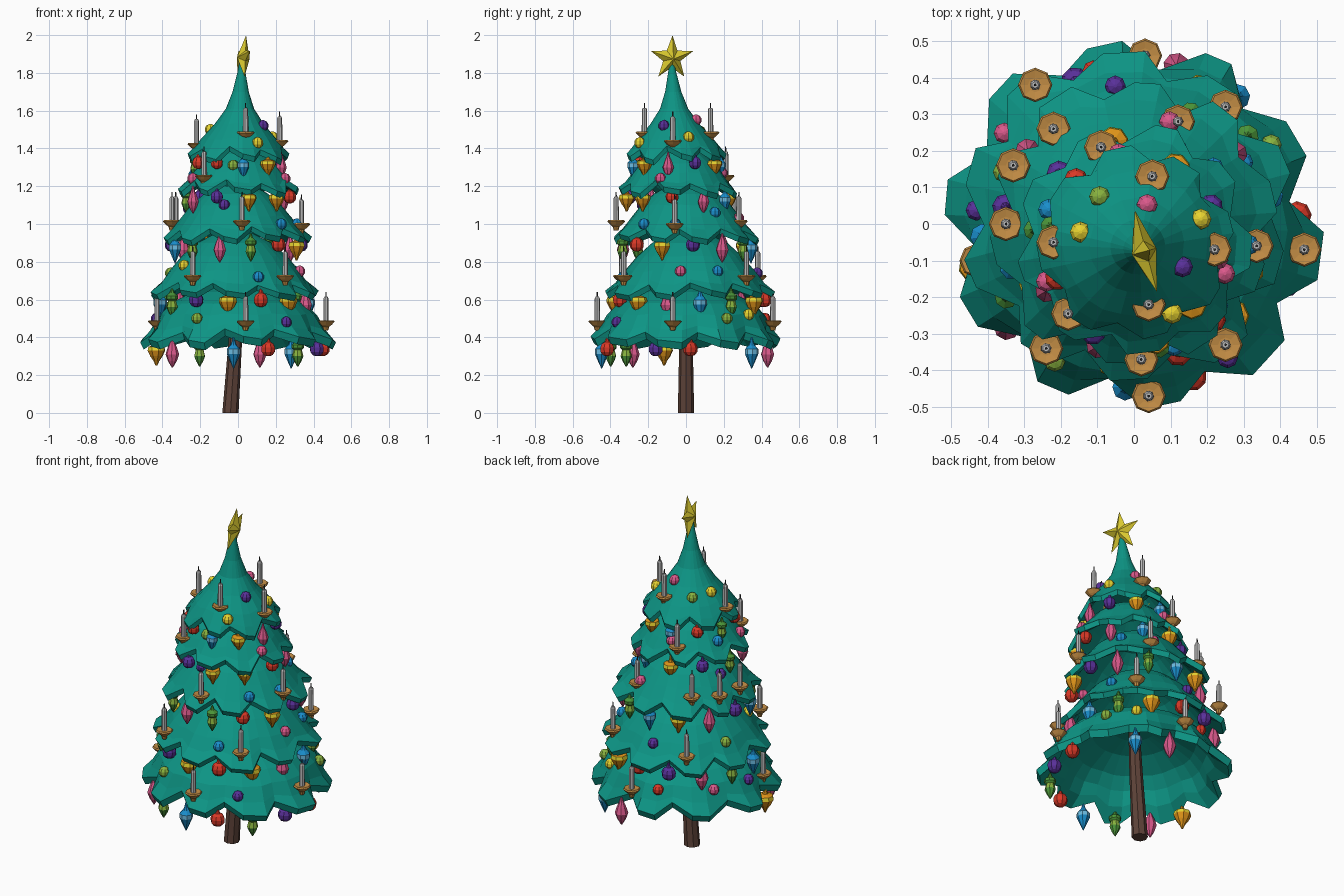
import bpy, math, random
from mathutils import Vector

if "Cube" in bpy.data.objects:
    bpy.data.objects.remove(bpy.data.objects["Cube"])

random.seed(4)
PAL = {"tree": (.004, .30, .235), "bark": (.11, .055, .04), "brass": (.55, .27, .06),
       "star": (.72, .6, .03), "wick": (.04, .04, .04), "wax": (.5, .5, .5),
       "R": (.7, .04, .02), "O": (.75, .3, .01), "Y": (.8, .65, .03), "G": (.07, .3, .04),
       "L": (.25, .45, .05), "B": (.01, .27, .6), "C": (.15, .5, .75),
       "V": (.1, .03, .32), "K": (.7, .1, .26)}
MAT = {}
for key, c in PAL.items():
    MAT[key] = bpy.data.materials.new(key)
    MAT[key].diffuse_color = (*c, 1)


def mesh(name, verts, faces, *mats):
    me = bpy.data.meshes.new(name)
    me.from_pydata(verts, [], faces)
    for m in mats:
        me.materials.append(MAT[m])
    ob = bpy.data.objects.new(name, me)
    bpy.context.collection.objects.link(ob)
    return ob


def skin(name, rings, *mats):
    """Joins equal rings, listed from top to bottom, and caps both ends."""
    n = len(rings[0])
    verts = [v for ring in rings for v in ring]
    faces = [tuple(range(n))]
    for i in range(len(rings) - 1):
        for j in range(n):
            k = (j + 1) % n
            faces.append((i*n + j, (i+1)*n + j, (i+1)*n + k, i*n + k))
    faces.append(tuple(reversed(range((len(rings)-1)*n, len(rings)*n))))
    return mesh(name, verts, faces, *mats)


def lathe(name, profile, pos, n, *mats, turn=0):
    rings = [[(pos[0] + r*math.cos(turn + j*math.tau/n), pos[1] + r*math.sin(turn + j*math.tau/n),
               pos[2] + z) for j in range(n)] for r, z in profile]
    return skin(name, rings, *mats)


# Tiers: centre, lobe count, rim height, outer profile from rim up (radius, height)
TIERS = [
    ((0, 0), 10, .38, [(.52, .40), (.465, .45), (.42, .52), (.36, .58), (.24, .64), (.12, .67)]),
    ((-.02, .02), 10, .64, [(.46, .65), (.40, .69), (.35, .75), (.28, .83), (.2, .90), (.1, .95)]),
    ((-.01, 0), 10, .93, [(.40, .94), (.345, .98), (.29, 1.04), (.24, 1.10), (.17, 1.16), (.1, 1.20)]),
    ((0, -.045), 9, 1.18, [(.32, 1.19), (.28, 1.22), (.24, 1.27), (.2, 1.32), (.14, 1.37), (.08, 1.40)]),
    ((0, -.05), 8, 1.36, [(.27, 1.37), (.24, 1.40), (.2, 1.45), (.13, 1.53), (.075, 1.61),
                          (.043, 1.70), (.022, 1.80), (.014, 1.85)]),
]
AMP = [1, .45, .15, .08, 0, 0, 0, 0]


def tier_centre(t, z):
    (cx, cy), zr = TIERS[t][0], TIERS[t][2]
    f = max(0, (z - zr) / .48) if t == 4 else 0
    return cx + .02*f, cy - .025*f


def on_tier(t, deg, z):
    prof = TIERS[t][3]
    for (r0, z0), (r1, z1) in zip(prof, prof[1:]):
        if z <= z1:
            break
    r = r0 + (r1 - r0)*(z - z0)/(z1 - z0)
    cx, cy = tier_centre(t, z)
    return cx + r*math.cos(math.radians(deg)), cy + r*math.sin(math.radians(deg)), z


for t, (c, lobes, rim, prof) in enumerate(TIERS):
    n = lobes*3
    lobe = [(random.uniform(-.04, .02), random.uniform(-.012, .012)) for _ in range(lobes)]
    wob = [random.uniform(-.06, .06) for _ in range(n)]

    def ring(r, z, amp):
        cx, cy = tier_centre(t, z)
        pts = []
        for j in range(n):
            dr, dz = lobe[j // 3]
            k = (-.15, 0, -.01)[j % 3] + dr
            lift = (.035, -.005, -.02)[j % 3] + dz
            a = math.tau*(j + wob[j]*3)/n + t*.5 + .157
            rr = r*(1 + k*amp)
            pts.append((cx + rr*math.cos(a), cy + rr*math.sin(a), z + lift*amp))
        return pts
    outer = [ring(r, z, AMP[i]) for i, (r, z) in enumerate(prof)]
    under = [ring(prof[0][0]*.965, rim - .018, 1)]
    under += [ring(r*.92, z - .03, AMP[i+1]) for i, (r, z) in enumerate(prof[1:4 if t == 4 else None])]
    skin("branch_tier", outer[::-1] + under, "tree")

# Leaning trunk
skin("trunk", [[(x + r*math.cos(j*math.tau/8), r*math.sin(j*math.tau/8), z) for j in range(8)]
               for x, r, z in ((0, .03, .655), (-.015, .036, .37), (-.04, .043, 0))], "bark")

# Star on the tip
u, v = Vector((.26, -.96, 0)), Vector((.12, .03, .99))
nrm = u.cross(v)
mid = Vector((.028, -.075, 1.878))
sv = [mid + nrm*.035, mid - nrm*.035]
for i in range(10):
    a, r = i*math.pi/5, (.122, .05)[i % 2]
    sv.append(mid + u*r*math.sin(a) + v*r*math.cos(a))
sf = [f for i in range(10) for f in ((0, 2 + (i+1) % 10, 2 + i), (1, 2 + i, 2 + (i+1) % 10))]
mesh("star", sv, sf, "star")

# Hanging ornaments: profile below the hook, main and band colour, band row
SHAPES = {
    "O": ([(.01, 0), (.016, -.015), (.044, -.025), (.048, -.045), (.034, -.075), (.016, -.1), (.005, -.125)], "O", "Y", 2),
    "B": ([(.01, 0), (.018, -.018), (.036, -.038), (.036, -.062), (.02, -.1), (.002, -.14)], "B", "C", 2),
    "K": ([(.012, 0), (.025, -.03), (.036, -.065), (.024, -.1), (.003, -.135)], "K", "K", 1),
    "G": ([(.014, 0), (.032, -.015), (.032, -.032), (.022, -.042), (.03, -.075), (.02, -.1), (.003, -.13)], "G", "L", 3),
    "V": ([(.014, 0), (.03, -.01), (.039, -.03), (.037, -.052), (.025, -.068), (.008, -.075)], "V", "V", 1),
    "R": ([(.014, 0), (.03, -.01), (.039, -.03), (.037, -.052), (.025, -.068), (.008, -.075)], "R", "R", 1),
}
# One letter per ornament, counter-clockwise from the left side, a dot leaves a gap
HANG = [(-165, "OKGBRGVR.BK...."), (-172, "BGVOROKBGORVKG"), (-160, "BGKGROVKGBOKV"),
        (-150, "KVOORKBOVG"), (-155, "RRBOKVOBRG")]
for t, (start, kinds) in enumerate(HANG):
    R, rim = TIERS[t][3][0][0]*.86, TIERS[t][2] - .005
    s = (1, 1, .95, .88, .85)[t]
    for i, k in enumerate(kinds):
        if k == ".":
            continue
        a = math.radians(start + 360*i/len(kinds))
        prof, m1, m2, band = SHAPES[k]
        pos = (TIERS[t][0][0] + R*math.cos(a), TIERS[t][0][1] + R*math.sin(a), rim)
        ob = lathe("hanging_ornament", [(.004, .025)] + [(r*s, z*s) for r, z in prof], pos, 8, m1, m2, turn=a)
        for p in ob.data.polygons[1 + 8*(band + 1):1 + 8*(band + 2)]:
            p.material_index = 1

# Round baubles resting on the tiers: (tier, angle, height, colour)
BAUBLES = [
    (4, -25, 1.52, "V"), (4, 167, 1.5, "Y"), (4, 127, 1.49, "L"), (4, 76, 1.55, "K"), (4, 21, 1.46, "Y"),
    (4, -62, 1.43, "Y"), (3, -97, 1.31, "L"), (3, -20, 1.24, "K"), (3, -155, 1.24, "K"), (3, 100, 1.27, "K"),
    (3, 160, 1.26, "B"), (2, -43, 1.0, "B"), (2, -105, 1.1, "V"), (2, 168, 1.08, "V"), (2, 34, 1.06, "B"),
    (2, 69, 1.03, "K"), (2, -10, 1.0, "B"), (1, -70, .72, "B"), (1, -145, .78, "Y"), (1, -8, .75, "K"),
    (1, 25, .75, "B"), (1, 95, .74, "V"), (1, 160, .74, "L"), (0, -55, .48, "V"), (0, 30, .5, "L"),
    (0, 52, .52, "Y"), (0, 105, .5, "R"), (0, 145, .5, "K"), (0, 175, .5, "V"), (0, -120, .5, "L")]
ball = [(.03*math.sin(a), .03*math.cos(a)) for a in [.15 + i*(math.pi - .3)/5 for i in range(6)]]
for t, deg, z, col in BAUBLES:
    lathe("bauble", ball, on_tier(t, deg, z), 8, col)

# Candles on little dishes: (x, y, height)
CANDLES = [(.03, .46, .45), (-.43, -.1, .45), (.465, -.07, .45), (.04, -.47, .45),
           (-.27, .38, .69), (.25, .32, .69), (-.24, -.34, .69), (.25, -.33, .69),
           (.335, -.06, .965), (-.35, 0, .98), (.02, -.37, .98), (.12, .28, .98),
           (-.33, .16, .98), (-.22, .26, .98), (-.18, -.245, 1.22), (-.09, .21, 1.22),
           (.22, -.07, 1.405), (-.22, -.05, 1.39), (.04, -.22, 1.45), (.05, .13, 1.45)]
for p in CANDLES:
    lathe("candle_dish", [(.02, .036), (.042, .04), (.047, .033), (.03, .015), (.018, .006), (.012, -.015)], p, 8, "brass")
    lathe("candle", [(.009, .165), (.014, .155), (.015, .025)], p, 7, "wax")
    lathe("wick", [(.003, .19), (.004, .16)], p, 5, "wick")

for m in bpy.data.materials:
    if m.users and not m.is_grease_pencil:
        m.use_nodes = True
        m.node_tree.nodes["Principled BSDF"].inputs["Base Color"].default_value = m.diffuse_color
